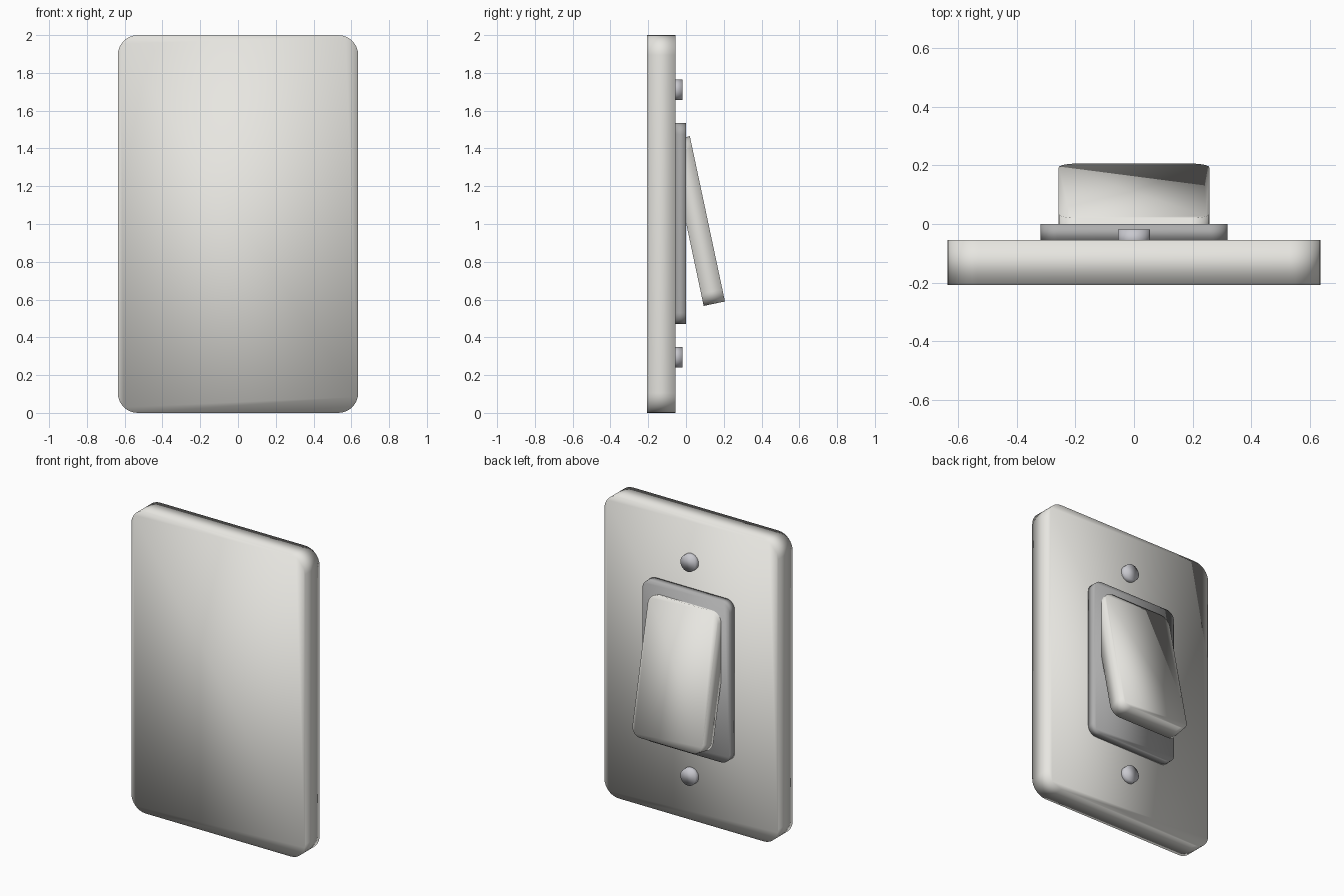
import bpy, bmesh, math
from mathutils import Matrix

if "Cube" in bpy.data.objects:
    bpy.data.objects.remove(bpy.data.objects["Cube"])


def material(name, rgb):
    mat = bpy.data.materials.new(name)
    mat.diffuse_color = (*rgb, 1)
    mat.use_nodes = True
    mat.node_tree.nodes["Principled BSDF"].inputs["Base Color"].default_value = mat.diffuse_color
    return mat


ivory = material("ivory", (0.80, 0.79, 0.75))
dark_grey = material("dark_grey", (0.42, 0.42, 0.42))
metal = material("metal", (0.58, 0.58, 0.62))


def finish(name, bm, matrix, mat):
    mesh = bpy.data.meshes.new(name)
    bm.to_mesh(mesh)
    bm.free()
    mesh.materials.append(mat)
    mesh.shade_smooth()
    obj = bpy.data.objects.new(name, mesh)
    obj.matrix_world = matrix
    bpy.context.collection.objects.link(obj)


def rounded_slab(name, width, depth, height, radius, center, mat, tilt=0):
    """Box whose four depth-wise edges are rounded."""
    bm = bmesh.new()
    bmesh.ops.create_cube(bm, size=1, matrix=Matrix.Diagonal((width, depth, height, 1)))
    corners = [e for e in bm.edges
               if abs(e.verts[0].co.y - e.verts[1].co.y) > depth / 2]
    bmesh.ops.bevel(bm, geom=corners, offset=radius, offset_type='OFFSET',
                    segments=8, profile=0.5, affect='EDGES')
    matrix = Matrix.Translation(center) @ Matrix.Rotation(math.radians(tilt), 4, 'X')
    finish(name, bm, matrix, mat)


def screw(name, z):
    bm = bmesh.new()
    bmesh.ops.create_cone(bm, cap_ends=True, segments=24, radius1=0.055,
                          radius2=0.055, depth=0.06)
    matrix = Matrix.Translation((0, -0.049, z)) @ Matrix.Rotation(math.pi / 2, 4, 'X')
    finish(name, bm, matrix, metal)


# Wall plate
rounded_slab("wall_plate", 1.272, 0.153, 2.0, 0.105, (0, -0.131, 1.0), ivory)

# Frame around the switch
rounded_slab("switch_frame", 0.637, 0.058, 1.065, 0.06, (0, -0.029, 1.003), dark_grey)

# Tilted rocker
rounded_slab("rocker", 0.514, 0.115, 0.894, 0.065, (0, 0.057, 1.0155), ivory, tilt=12)

# Screws above and below
screw("upper_screw", 1.711)
screw("lower_screw", 0.295)
